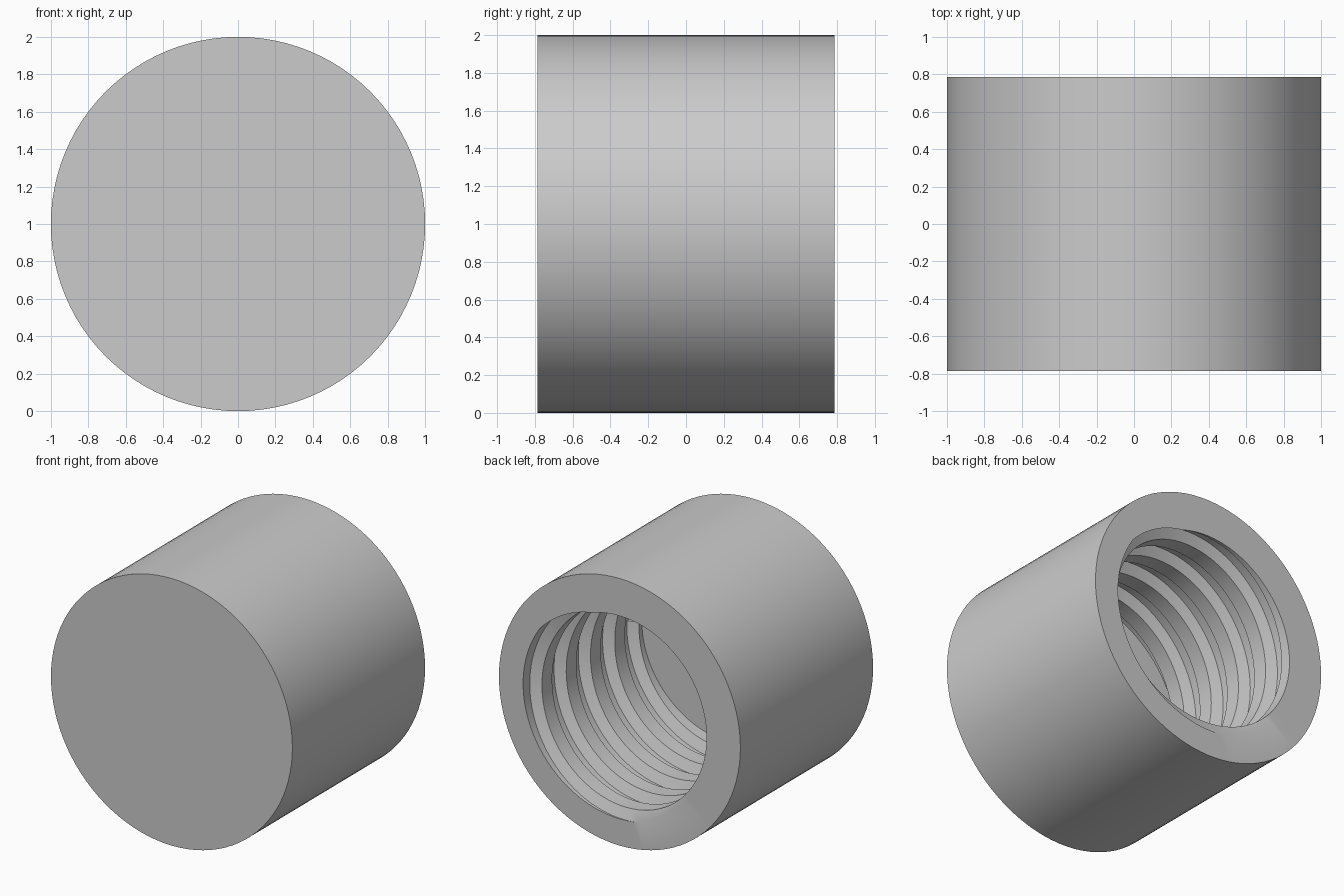
import bpy, bmesh, math

cube = bpy.data.objects.get("Cube")
if cube:
    bpy.data.objects.remove(cube)

HALF = 0.785      # half length along y
DEPTH = 1.29      # depth of the threaded bore
ROOT, CREST = 0.80, 0.72
PITCH = 0.287
MID = 0.17        # depth of the first ridge at angle zero
CREST_HALF, FOOT_HALF = 0.06, 0.09
SEGMENTS = 96
LAST = 4          # ridges from this one on are left out, giving a blunt end


def bore_radius(depth, turn):
    """Radius of the threaded wall at a depth, for a fraction of a turn."""
    radius = ROOT
    for k in range(-2, LAST):
        off = abs(depth - MID - PITCH * (k + turn))
        blend = (FOOT_HALF - off) / (FOOT_HALF - CREST_HALF)
        radius = min(radius, ROOT + (CREST - ROOT) * max(0, min(1, blend)))
    return radius


def column(turn, shift=0):
    """Outline from the closed face, over the rim and down the thread."""
    pts = [(0, -HALF), (1, -HALF), (1, HALF)]
    for k in range(-2 + shift, 6 + shift):
        for off in (-FOOT_HALF, -CREST_HALF, CREST_HALF, FOOT_HALF):
            d = max(0, min(DEPTH, MID + PITCH * (k + turn) + off))
            pts.append((bore_radius(d, turn), HALF - d))
    pts.append((0, HALF - DEPTH))
    a = math.tau * turn
    return [(r * math.cos(a), y, 1 + r * math.sin(a)) for r, y in pts]


# Threaded cap: sweep the outline round, then close it one pitch further on
bm = bmesh.new()
columns = [column(i / SEGMENTS) for i in range(SEGMENTS + 1)]
columns.append(column(0, 1))
rings = [[bm.verts.new(p) for p in col] for col in columns]
for one, two in zip(rings, rings[1:]):
    for j in range(len(one) - 1):
        bm.faces.new((one[j], two[j], two[j + 1], one[j + 1]))
bmesh.ops.remove_doubles(bm, verts=bm.verts, dist=1e-5)
bmesh.ops.dissolve_degenerate(bm, edges=bm.edges, dist=1e-5)
bmesh.ops.recalc_face_normals(bm, faces=bm.faces)

mesh = bpy.data.meshes.new("threaded_cap")
bm.to_mesh(mesh)
bm.free()
cap = bpy.data.objects.new("threaded_cap", mesh)
bpy.context.collection.objects.link(cap)

# Plain grey
grey = bpy.data.materials.new("plain_grey")
grey.use_nodes = True
color = (0.6, 0.6, 0.6, 1)
grey.diffuse_color = color
grey.node_tree.nodes["Principled BSDF"].inputs["Base Color"].default_value = color
mesh.materials.append(grey)

bpy.context.view_layer.objects.active = cap
cap.select_set(True)
bpy.ops.object.shade_smooth_by_angle(angle=math.radians(30))
